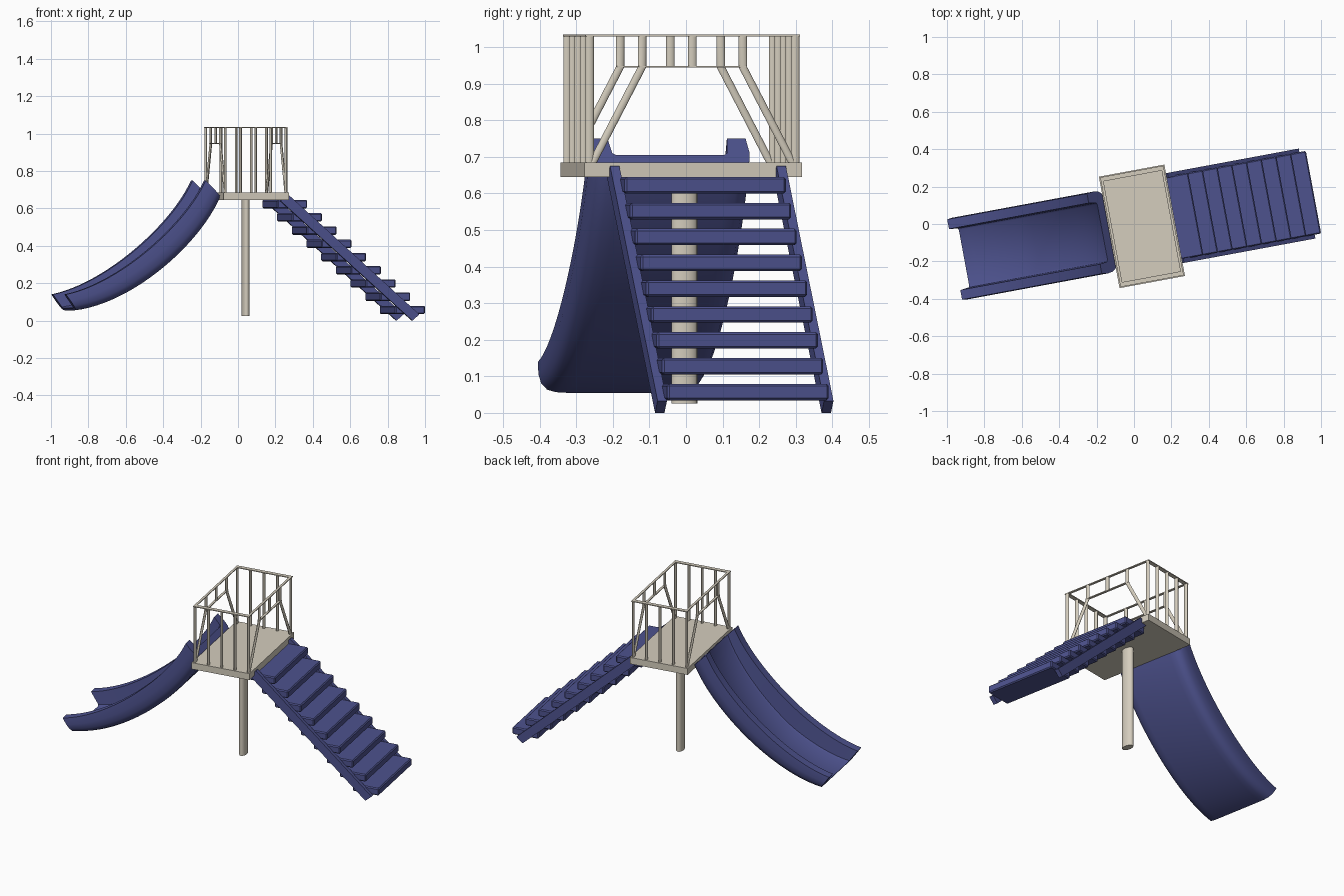
import bpy, math
from mathutils import Matrix, Vector

if "Cube" in bpy.data.objects:
    bpy.data.objects.remove(bpy.data.objects["Cube"])

# The whole set is turned about z, so parts are laid out in a local frame first
FRAME = Matrix.Translation((0.0425, -0.0125, 0)) @ Matrix.Rotation(math.radians(10.5), 4, 'Z')


def material(name, color):
    m = bpy.data.materials.new(name)
    m.diffuse_color = color
    m.use_nodes = True
    m.node_tree.nodes["Principled BSDF"].inputs["Base Color"].default_value = m.diffuse_color
    return m


BLUE = material("blue", (0.075, 0.085, 0.27, 1))
CREAM = material("cream", (0.66, 0.61, 0.51, 1))


def make(name, verts, faces, mat, smooth=False):
    me = bpy.data.meshes.new(name)
    me.from_pydata([FRAME @ Vector(v) for v in verts], [], faces)
    me.materials.append(mat)
    ob = bpy.data.objects.new(name, me)
    bpy.context.collection.objects.link(ob)
    bpy.ops.object.select_all(action='DESELECT')
    ob.select_set(True)
    bpy.context.view_layer.objects.active = ob
    bpy.ops.object.mode_set(mode='EDIT')
    bpy.ops.mesh.select_all(action='SELECT')
    bpy.ops.mesh.normals_make_consistent(inside=False)
    bpy.ops.object.mode_set(mode='OBJECT')
    if smooth:
        bpy.ops.object.shade_smooth_by_angle(angle=math.radians(40))
    return ob


def loft(name, rings, mat, smooth=False):
    """Skin equal-length closed rings and cap both ends."""
    n = len(rings[0])
    verts = [v for r in rings for v in r]
    faces = [(i * n + j, i * n + (j + 1) % n, (i + 1) * n + (j + 1) % n, (i + 1) * n + j)
             for i in range(len(rings) - 1) for j in range(n)]
    faces += [tuple(range(n)), tuple(range(len(verts) - n, len(verts)))]
    return make(name, verts, faces, mat, smooth)


def box(name, x, y, z, mat, bevel=0):
    rings = [[(x[0], y[0], h), (x[1], y[0], h), (x[1], y[1], h), (x[0], y[1], h)] for h in z]
    ob = loft(name, rings, mat)
    if bevel:
        b = ob.modifiers.new("bevel", 'BEVEL')
        b.width, b.segments = bevel, 1
    return ob


def tube(name, path, rx, ry, sides=12):
    """Oval bar with level cross-sections along a path."""
    angles = [2 * math.pi * k / sides for k in range(sides)]
    loft(name, [[(x + rx * math.cos(a), y + ry * math.sin(a), z) for a in angles]
                for x, y, z in path], CREAM, True)


def bezier(p, t):
    s = 1 - t
    w = (s ** 3, 3 * s * s * t, 3 * s * t * t, t ** 3)
    return Vector((sum(a * q[0] for a, q in zip(w, p)), sum(a * q[1] for a, q in zip(w, p))))


# Platform and centre pole
box("platform", (-0.178, 0.178), (-0.303, 0.303), (0.645, 0.685), CREAM)
tube("centre_pole", [(0, 0.008, 0.025), (0, 0.008, 0.65)], 0.021, 0.036, 24)

# Railing: end posts, flat top rails, arched openings on both long sides
for s, side in ((-1, "front"), (1, "back")):
    for i in range(5):
        u = -0.165 + i * 0.0825
        tube(f"{side}_post_{i + 1}", [(u, s * 0.286, 0.68), (u, s * 0.286, 1.033)], 0.007, 0.012)
    ys = sorted((s * 0.274, s * 0.298))
    box(f"{side}_top_rail", (-0.172, 0.172), ys, (1.029, 1.034), CREAM)
for s, side in ((-1, "slide_side"), (1, "stair_side")):
    u = s * 0.165
    xs = (u - 0.007, u + 0.007)
    box(f"{side}_top_rail", xs, (-0.274, 0.274), (1.029, 1.034), CREAM)
    box(f"{side}_arch_rail", xs, (-0.15, 0.15), (0.944, 0.949), CREAM)
    tube(f"{side}_middle_post", [(u, 0, 0.946), (u, 0, 1.033)], 0.007, 0.012)
    for m in (-1, 1):
        tube(f"{side}_arch_post_{m}", [(u, m * 0.28, 0.68), (u, m * 0.14, 0.946), (u, m * 0.14, 1.033)],
             0.007, 0.012)

# Slide: trough section swept between an underside curve and a rim curve
under = [(-0.170, 0.66), (-0.285, 0.40), (-0.65, 0.09), (-0.957, 0.055)]
rim = [(-0.257, 0.75), (-0.36, 0.52), (-0.72, 0.20), (-1.017, 0.14)]
rings = []
for k in range(25):
    t = k / 24
    a, b = bezier(under, t), bezier(rim, t)
    f = 0.5 + (0.15 - 0.5) * min(1, t * 1.6)
    half = [(0.150, f), (0.160, f + 0.06), (0.166, 1), (0.218, 1), (0.222, 0.6),
            (0.217, 0.3), (0.203, 0.1), (0.180, 0.02), (0.150, 0)]
    section = half + [(-v, h) for v, h in reversed(half)]
    rings.append([(a.lerp(b, h).x, v + 0.008, a.lerp(b, h).y) for v, h in section])
loft("slide", rings, BLUE, True)

# Stairs: nine treads between two sloping stringers
for i in range(9):
    u, z = 0.132 + 0.08 * i, 0.6 - 0.0707 * i
    box(f"tread_{i + 1}", (u, u + 0.163), (-0.212, 0.237), (z, z + 0.045), BLUE, 0.006)
for y, side in ((-0.22, "front"), (0.243, "back")):
    profile = [(0.186, 0.675), (0.145, 0.64), (0.862, 0.0), (0.9, 0.033)]
    loft(f"{side}_stringer", [[(u, y + d, z) for u, z in profile] for d in (-0.013, 0.013)], BLUE)
